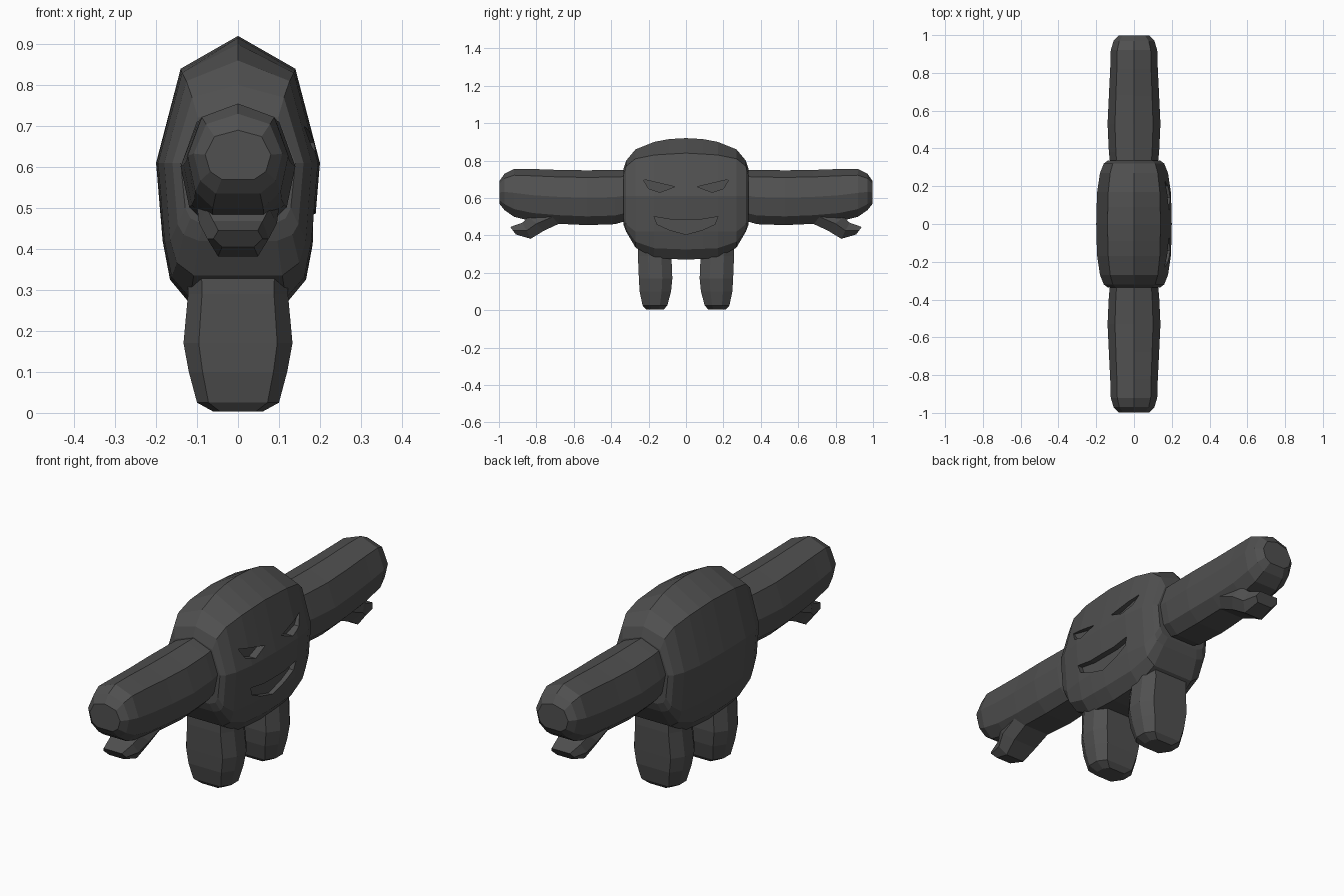
import bpy, bmesh

if "Cube" in bpy.data.objects:
    bpy.data.objects.remove(bpy.data.objects["Cube"])

charcoal = bpy.data.materials.new("charcoal")
charcoal.diffuse_color = (0.08, 0.08, 0.08, 1)
charcoal.use_nodes = True
charcoal.node_tree.nodes["Principled BSDF"].inputs["Base Color"].default_value = charcoal.diffuse_color


def finish(name, bm):
    bmesh.ops.recalc_face_normals(bm, faces=bm.faces)
    me = bpy.data.meshes.new(name)
    bm.to_mesh(me)
    bm.free()
    me.materials.append(charcoal)
    ob = bpy.data.objects.new(name, me)
    bpy.context.collection.objects.link(ob)
    return ob


def loft(name, rings):
    """Skin a list of equal-length rings of points and cap both ends."""
    bm = bmesh.new()
    vs = [[bm.verts.new(p) for p in r] for r in rings]
    n = len(vs[0])
    for a, b in zip(vs, vs[1:]):
        for i in range(n):
            j = (i + 1) % n
            bm.faces.new((a[i], a[j], b[j], b[i]))
    bm.faces.new(vs[0])
    bm.faces.new(vs[-1])
    return finish(name, bm)


def mirror_x(half):
    """Close a half ring (first and last points on x = 0) into a full ring."""
    return half + [(-x, y, z) for x, y, z in reversed(half[1:-1])]


# Body: y, half width, crown, shoulder, hip, underside
stations = [(0, .20, .92, .84, .42, .27), (.09, .198, .915, .835, .42, .275),
            (.17, .195, .90, .83, .42, .28), (.27, .18, .86, .81, .42, .335),
            (.32, .16, .80, .77, .46, .42), (.335, .14, .755, .72, .50, .46)]


def body_ring(s, side):
    y, w, top, sh, hip, low = s
    y *= side
    return mirror_x([(0, y, top), (.7 * w, y, sh), (w, y, .61), (.92 * w, y, hip),
                     (.83 * w, y, low + .055 * (hip - low) / .15),
                     (.6 * w, y, low), (0, y, low)])


body = loft("body", [body_ring(s, -1) for s in reversed(stations)]
            + [body_ring(s, 1) for s in stations[1:]])


# Face: recessed eyes and mouth on the +x side
def carve(name, outline, depth_x):
    cutter = loft(name, [[(x, y, z) for y, z in outline] for x in (depth_x, .3)])
    cutter.hide_render = True
    cutter.hide_viewport = True
    mod = body.modifiers.new(name, 'BOOLEAN')
    mod.operation = 'DIFFERENCE'
    mod.solver = 'EXACT'
    mod.object = cutter


eye = [(.06, .66), (.23, .70), (.20, .65), (.14, .63)]
for side, label in ((-1, "left"), (1, "right")):
    carve(label + "_eye_cutter", [(side * y, z) for y, z in eye], .155)
carve("mouth_cutter", [(-.17, .50), (-.08, .485), (.08, .485), (.17, .50), (.155, .46),
                       (.09, .43), (0, .405), (-.09, .43), (-.155, .46)], .16)

# Arm: y, half width, top, bottom
arm = [(.31, .125, .75, .48), (.38, .133, .75, .46), (.53, .14, .748, .455),
       (.68, .133, .75, .462), (.82, .126, .755, .475), (.92, .123, .755, .50),
       (.97, .108, .73, .535), (.998, .08, .69, .57)]
# Thumb: y and z of the upper edge, y and z of the lower edge, half width
thumb = [(.74, .54, .68, .462, .10), (.84, .50, .76, .425, .095),
         (.875, .468, .83, .382, .075), (.94, .445, .91, .405, .06)]
# Leg: z, half depth in x, inner y, outer y
leg = [(.40, .125, .09, .255), (.29, .122, .078, .257), (.17, .133, .073, .252),
       (.10, .12, .08, .248), (.025, .10, .10, .232), (.003, .06, .12, .212)]

for side, label in ((-1, "left"), (1, "right")):
    rings = []
    for y, w, top, low in arm:
        h = top - low
        y *= side
        rings.append(mirror_x([(0, y, top), (.72 * w, y, top - .13 * h),
                               (w, y, low + .5 * h), (.85 * w, y, low + .16 * h),
                               (.5 * w, y, low), (0, y, low)]))
    loft(label + "_arm", rings)

    rings = []
    for y1, z1, y2, z2, w in thumb:
        ym, zm = (y1 + y2) / 2, (z1 + z2) / 2
        rings.append([(-.8 * w, side * y1, z1), (.8 * w, side * y1, z1), (w, side * ym, zm),
                      (.65 * w, side * y2, z2), (-.65 * w, side * y2, z2), (-w, side * ym, zm)])
    loft(label + "_thumb", rings)

    rings = []
    for z, d, y1, y2 in leg:
        c, h = side * (y1 + y2) / 2, (y2 - y1) / 2
        rings.append([(sx * d, c + sy * h, z) for sx, sy in
                      ((1, -.4), (1, .4), (.72, 1), (-.72, 1),
                       (-1, .4), (-1, -.4), (-.72, -1), (.72, -1))])
    loft(label + "_leg", rings)
